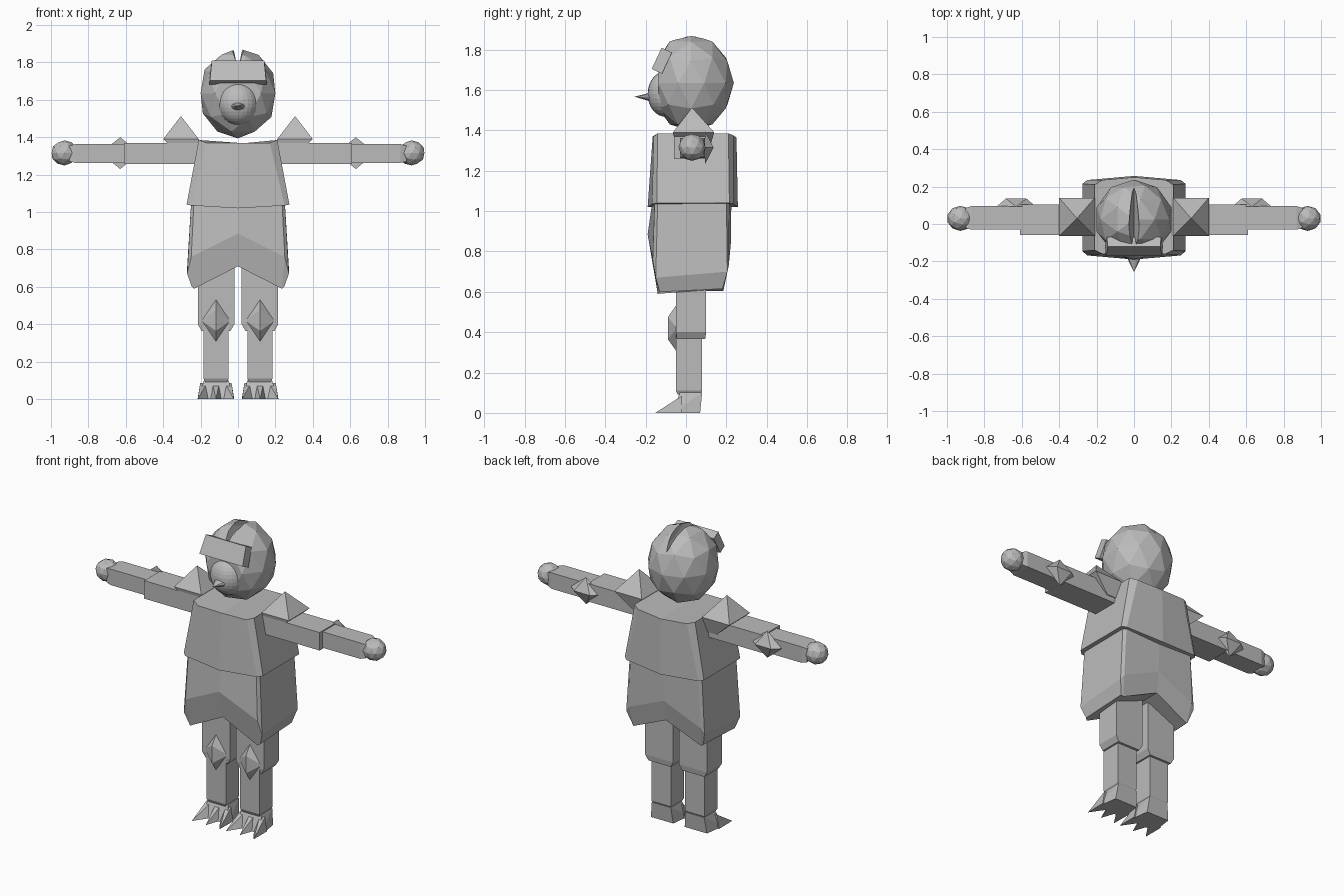
import bpy, bmesh, math
from mathutils import Matrix

if "Cube" in bpy.data.objects:
    bpy.data.objects.remove(bpy.data.objects["Cube"])

grey = bpy.data.materials.new("plain grey")
grey.diffuse_color = (0.5, 0.5, 0.5, 1)
grey.use_nodes = True
grey.node_tree.nodes["Principled BSDF"].inputs["Base Color"].default_value = grey.diffuse_color


def finish(name, bm):
    bmesh.ops.recalc_face_normals(bm, faces=bm.faces)
    me = bpy.data.meshes.new(name)
    bm.to_mesh(me)
    bm.free()
    me.materials.append(grey)
    ob = bpy.data.objects.new(name, me)
    bpy.context.collection.objects.link(ob)
    return ob


def hull(name, pts, side=1):
    """Solid wrapped around a few points; side=-1 mirrors it in x."""
    bm = bmesh.new()
    for x, y, z in pts:
        bm.verts.new((x * side, y, z))
    out = bmesh.ops.convex_hull(bm, input=bm.verts)
    junk = set(out["geom_interior"]) | set(out["geom_unused"])
    bmesh.ops.delete(bm, geom=[v for v in junk if isinstance(v, bmesh.types.BMVert)], context='VERTS')
    bmesh.ops.dissolve_limit(bm, angle_limit=0.01, verts=bm.verts, edges=bm.edges)
    return finish(name, bm)


def rect(x0, x1, y0, y1, z):
    return [(x, y, z) for x in (x0, x1) for y in (y0, y1)]


def box(x0, x1, y0, y1, z0, z1):
    return rect(x0, x1, y0, y1, z0) + rect(x0, x1, y0, y1, z1)


def ball(name, centre, radii, ico=True):
    bm = bmesh.new()
    if ico:
        bmesh.ops.create_icosphere(bm, subdivisions=2, radius=1)
    else:
        bmesh.ops.create_uvsphere(bm, u_segments=24, v_segments=16, radius=1)
    bmesh.ops.transform(bm, matrix=Matrix.Translation(centre) @ Matrix.Diagonal((*radii, 1)), verts=bm.verts)
    return finish(name, bm)


def garment(name, rings):
    """Loft of mirrored half rings that run from front centre to back centre."""
    bm = bmesh.new()
    loops = []
    for half in rings:
        pts = half + [(-x, y, z) for x, y, z in half[-2:0:-1]]
        loops.append([bm.verts.new(p) for p in pts])
    n, m = len(loops[0]), len(rings[0])
    for a, b in zip(loops, loops[1:]):
        for i in range(n):
            j = (i + 1) % n
            bm.faces.new((a[i], a[j], b[j], b[i]))
    for l in (loops[0], loops[-1]):
        bm.faces.new(l[:m])
        bm.faces.new(l[m - 1:] + l[:1])
    return finish(name, bm)


# chest cape
garment("cape", [
    [(0, -.165, 1.37), (.17, -.16, 1.37), (.21, -.14, 1.385), (.21, .21, 1.385), (.17, .235, 1.375), (0, .25, 1.365)],
    [(0, -.19, 1.02), (.25, -.168, 1.035), (.275, -.145, 1.04), (.275, .215, 1.04), (.25, .235, 1.035), (0, .257, 1.02)],
])
# skirt with a pointed hem
garment("skirt", [
    [(0, -.165, 1.06), (.235, -.155, 1.06), (.25, -.14, 1.06), (.25, .2, 1.06), (.235, .215, 1.06), (0, .225, 1.06)],
    [(0, -.19, .885), (.25, -.165, .76), (.272, -.15, .67), (.272, .205, .70), (.25, .212, .73), (0, .222, .84)],
    [(0, -.15, .71), (.235, -.14, .59), (.247, -.13, .6), (.247, .18, .615), (.235, .185, .605), (0, .2, .71)],
])

# hair: faceted ball, flat at the face, parted on top
hair = ball("hair", (0, .025, 1.635), (.21, .212, .241))
for v in hair.data.vertices:
    v.co.y = max(v.co.y, -.137)
part = hull("parting_cutter", [
    (-.045, -.2, 1.92), (.045, -.2, 1.92), (0, -.2, 1.77),
    (-.03, .02, 1.93), (.03, .02, 1.93), (0, .02, 1.845),
    (-.012, .26, 1.9), (.012, .26, 1.9), (0, .26, 1.76)])
part.hide_render = True
part.hide_viewport = False
part.display_type = 'WIRE'
mod = hair.modifiers.new("parting", 'BOOLEAN')
mod.operation, mod.solver, mod.object = 'DIFFERENCE', 'EXACT', part

# face and beak
ball("face", (0, -.1, 1.58), (.106, .09, .113), ico=False)
ring = [(.04 * math.cos(a), -.175, 1.565 + .023 * math.sin(a))
        for a in (i * math.tau / 10 for i in range(10))]
hull("beak", ring + [(0, -.256, 1.567)])

# goggles, tilted back on the forehead
c, s = math.cos(math.radians(25)), math.sin(math.radians(25))
goggles = []
for hx, d, h in [(.14, -.028, .058), (.15, -.028, -.058), (.145, .028, .058), (.155, .028, -.058)]:
    for k in (-1, 1):
        goggles.append((k * hx, -.12 + d * c + h * s, 1.745 - d * s + h * c))
hull("goggles", goggles)


def pad(name, cx, cz, y, dy, w, h, ridge, side):
    """Diamond pad with a raised ridge; ridge is its half length in x and z."""
    rx, rz = ridge
    hull(name, [(cx + w, y, cz), (cx - w, y, cz), (cx, y, cz + h), (cx, y, cz - h),
                (cx + rx, y + dy, cz + rz), (cx - rx, y + dy, cz - rz)], side)


for side, tag in ((1, "left"), (-1, "right")):
    # shoulder spike
    hull(tag + "_shoulder", rect(.21, .4, -.065, .14, 1.39) + [(.305, .03, 1.513)]
         + rect(.19, .29, -.04, .11, 1.29), side)
    # arm
    hull(tag + "_upper_arm", box(.19, .61, -.06, .105, 1.257, 1.37), side)
    hull(tag + "_forearm", box(.6, .87, -.03, .095, 1.263, 1.363)
         + box(.85, .9, -.02, .085, 1.27, 1.355), side)
    pad(tag + "_elbow_pad", .63, 1.315, .093, .043, .105, .085, (.055, 0), side)
    ball(tag + "_hand", (side * .928, .03, 1.316), (.072, .067, .067))
    # leg
    hull(tag + "_thigh", box(.02, .215, -.05, .1, .4, .75)
         + rect(.04, .195, -.045, .095, .365), side)
    hull(tag + "_shin", box(.05, .185, -.05, .08, .11, .4)
         + rect(.06, .175, -.04, .07, .09), side)
    pad(tag + "_knee_pad", .118, .42, -.045, -.045, .08, .118, (0, .055), side)
    # foot with three claws
    hull(tag + "_foot", rect(.05, .182, -.03, .08, .1)
         + [(.04, .07, 0), (.195, .07, 0), (.022, -.07, 0), (.215, -.07, 0)], side)
    for i, (x, tip) in enumerate(((.052, .022), (.118, .118), (.184, .215))):
        hull(f"{tag}_claw_{i + 1}", rect(x - .032, x + .032, -.06, -.02, 0)
             + [(x - .018, -.02, .085), (x + .018, -.02, .085), (tip, -.152, 0)], side)
